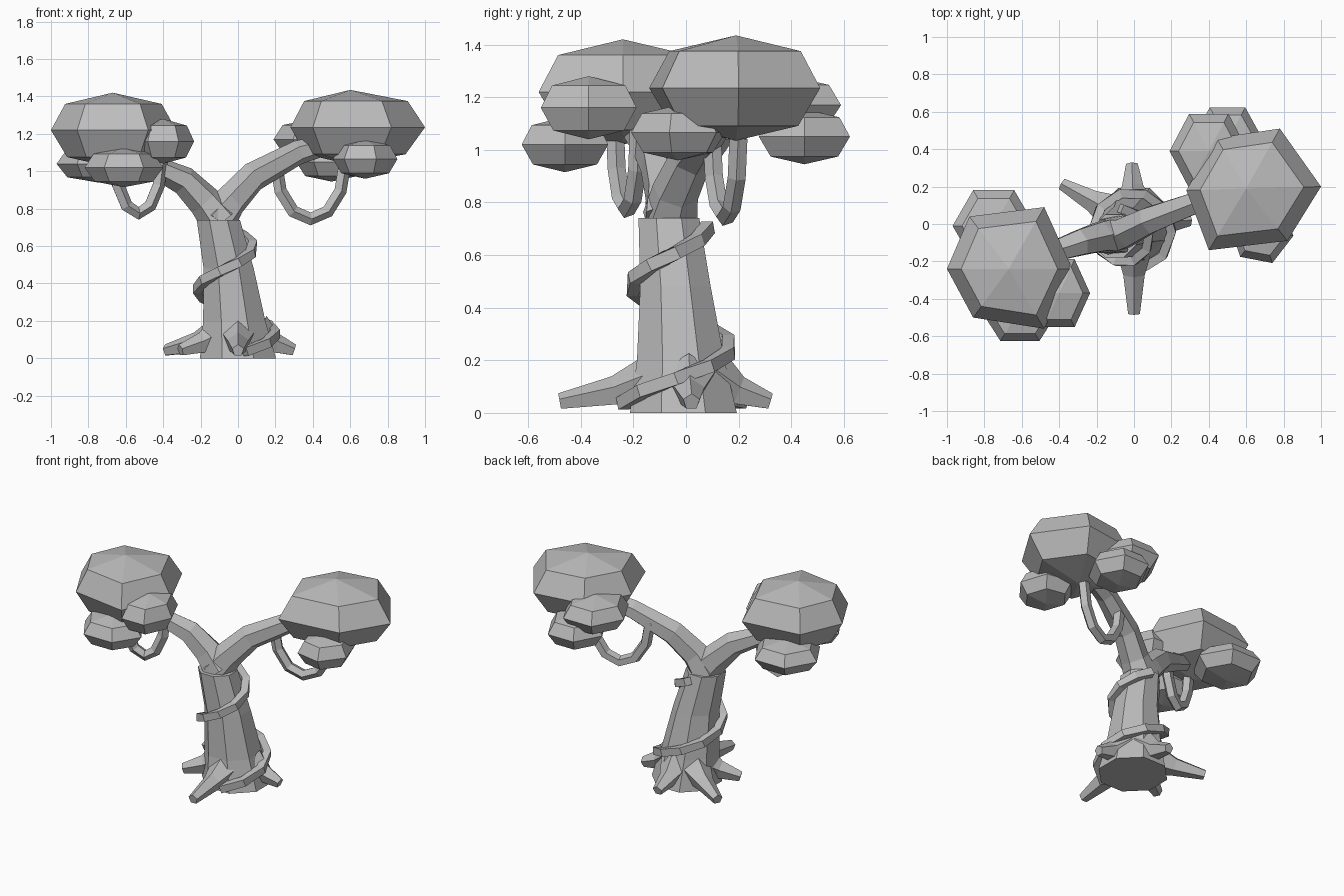
import bpy, bmesh, math
from mathutils import Vector

cube = bpy.data.objects.get("Cube")
if cube:
    bpy.data.objects.remove(cube)

grey = bpy.data.materials.new("plain_grey")
grey.use_nodes = True
colour = (0.5, 0.5, 0.5, 1)
grey.diffuse_color = colour
grey.node_tree.nodes["Principled BSDF"].inputs["Base Color"].default_value = colour


def skin(name, rings):
    """Join rings of points into a closed, flat shaded mesh."""
    bm = bmesh.new()
    loops = [[bm.verts.new(p) for p in ring] for ring in rings]
    for a, b in zip(loops, loops[1:]):
        n = max(len(a), len(b))
        for i in range(n):
            j = (i + 1) % n
            if len(a) == 1:
                bm.faces.new((a[0], b[j], b[i]))
            elif len(b) == 1:
                bm.faces.new((a[i], a[j], b[0]))
            else:
                bm.faces.new((a[i], a[j], b[j], b[i]))
    for end in (loops[0], loops[-1]):
        if len(end) > 2:
            bm.faces.new(end)
    bmesh.ops.recalc_face_normals(bm, faces=bm.faces)
    mesh = bpy.data.meshes.new(name)
    bm.to_mesh(mesh)
    bm.free()
    mesh.materials.append(grey)
    obj = bpy.data.objects.new(name, mesh)
    bpy.context.collection.objects.link(obj)
    return obj


def tube(name, path, sides, level=False, turn=0.0):
    """Tapered limb along (x, y, z, radius) points."""
    pts = [Vector(p[:3]) for p in path]
    rings = []
    for i, c in enumerate(pts):
        t = (pts[min(i + 1, len(pts) - 1)] - pts[max(i - 1, 0)]).normalized()
        if level:
            u, v = Vector((1, 0, 0)), Vector((0, 1, 0))
        else:
            u = t.cross(Vector((0, 0, 1))).normalized()
            v = u.cross(t)
        ring = []
        for k in range(sides):
            a = math.tau * k / sides + turn
            ring.append(c + path[i][3] * (u * math.cos(a) + v * math.sin(a)))
        rings.append(ring)
    return skin(name, rings)


def leaf_clump(name, centre, outline, height):
    """Six-sided faceted ball with a given outline around its widest ring."""
    c = Vector(centre)
    rings = [[c - Vector((0, 0, height))]]
    for lift, scale in ((-0.72, 0.74), (0, 1), (0.7, 0.77)):
        rings.append([c + Vector((x * scale, y * scale, lift * height)) for x, y in outline])
    rings.append([c + Vector((0, 0, height))])
    return skin(name, rings)


def hexagon(rx, ry, turn=0):
    return [(rx * math.cos(math.radians(60 * k + turn)),
             ry * math.sin(math.radians(60 * k + turn))) for k in range(6)]


# Trunk
trunk = [(0, -0.01, 0, 0.22), (-0.02, -0.02, 0.2, 0.18), (-0.05, -0.04, 0.48, 0.145),
         (-0.105, -0.065, 0.74, 0.125)]
tube("trunk", trunk, 8, level=True, turn=math.pi / 8)

# Forked branches
tube("right_branch", [(-0.09, -0.06, 0.73, 0.11), (-0.18, -0.07, 0.84, 0.09),
                      (-0.29, -0.1, 0.95, 0.078), (-0.44, -0.15, 1.02, 0.06),
                      (-0.64, -0.22, 1.12, 0.05)], 6, turn=math.pi / 6)
tube("left_branch", [(-0.12, -0.06, 0.73, 0.11), (-0.04, -0.04, 0.84, 0.09),
                     (0.08, 0.02, 0.97, 0.08), (0.32, 0.11, 1.1, 0.065),
                     (0.6, 0.2, 1.18, 0.05)], 6, turn=math.pi / 6)

# Roots: direction in degrees and reach
for i, (angle, reach) in enumerate(((-90, 0.48), (4, 0.3), (92, 0.32), (151, 0.44), (205, 0.34))):
    d = Vector((math.cos(math.radians(angle)), math.sin(math.radians(angle))))
    stops = [(0.1, 0.13, 0.11), (0.1 + (reach - 0.1) * 0.45, 0.08, 0.06), (reach, 0.042, 0.033)]
    tube(f"root_{i + 1}", [(d.x * r, d.y * r, z, w) for r, z, w in stops], 5, turn=math.pi / 2)


# Vine winding up the trunk
def trunk_at(z):
    for a, b in zip(trunk, trunk[1:]):
        if z <= b[2]:
            break
    f = (z - a[2]) / (b[2] - a[2])
    return [p + (q - p) * f for p, q in zip(a, b)]


winding = []
for k in range(15):
    angle = math.radians(-80 + 520 * k / 14)
    z = 0.035 + 0.67 * k / 14
    x, y, _, r = trunk_at(z)
    winding.append((x + (r + 0.02) * math.cos(angle), y + (r + 0.02) * math.sin(angle), z, 0.034))
tube("trunk_vine", winding, 4, turn=math.pi / 4)

# Hanging vine loops, sagging between two points under each branch
for name, start, end, low in (("right_vine_loop", (-0.66, -0.27), (-0.41, -0.18), 0.775),
                              ("left_vine_loop", (0.2, 0.1), (0.57, 0.2), 0.745)):
    a, b = Vector(start), Vector(end)
    path = []
    for k in range(7):
        s = -math.cos(math.pi * k / 6)
        p = a.lerp(b, (s + 1) / 2)
        path.append((p.x, p.y, low + 0.3 * (1 - math.sin(math.pi * k / 6)), 0.036))
    tube(name, path, 5)

# Main leaf clumps
leaf_clump("right_canopy", (-0.67, -0.24, 1.22),
           [(0.34, 0), (0.19, 0.33), (-0.21, 0.28), (-0.33, 0), (-0.19, -0.26), (0.19, -0.32)], 0.2)
leaf_clump("left_canopy", (0.6, 0.19, 1.235),
           [(0.4, 0.01), (0.18, 0.32), (-0.16, 0.27), (-0.32, -0.01), (-0.2, -0.33), (0.22, -0.28)], 0.2)

# Small leaf clumps
for name, centre, rx, ry, turn, height in (
        ("right_back_clump", (-0.75, -0.01, 1.04), 0.22, 0.22, 0, 0.1),
        ("right_front_clump", (-0.61, -0.46, 1.02), 0.21, 0.19, 0, 0.105),
        ("right_inner_clump", (-0.4, -0.37, 1.16), 0.165, 0.21, 0, 0.12),
        ("left_front_clump", (0.68, -0.03, 1.065), 0.175, 0.19, -10, 0.105),
        ("left_inner_clump", (0.4, 0.39, 1.17), 0.21, 0.23, 0, 0.11),
        ("left_back_clump", (0.5, 0.45, 1.05), 0.19, 0.2, 0, 0.105)):
    leaf_clump(name, centre, hexagon(rx, ry, turn), height)
